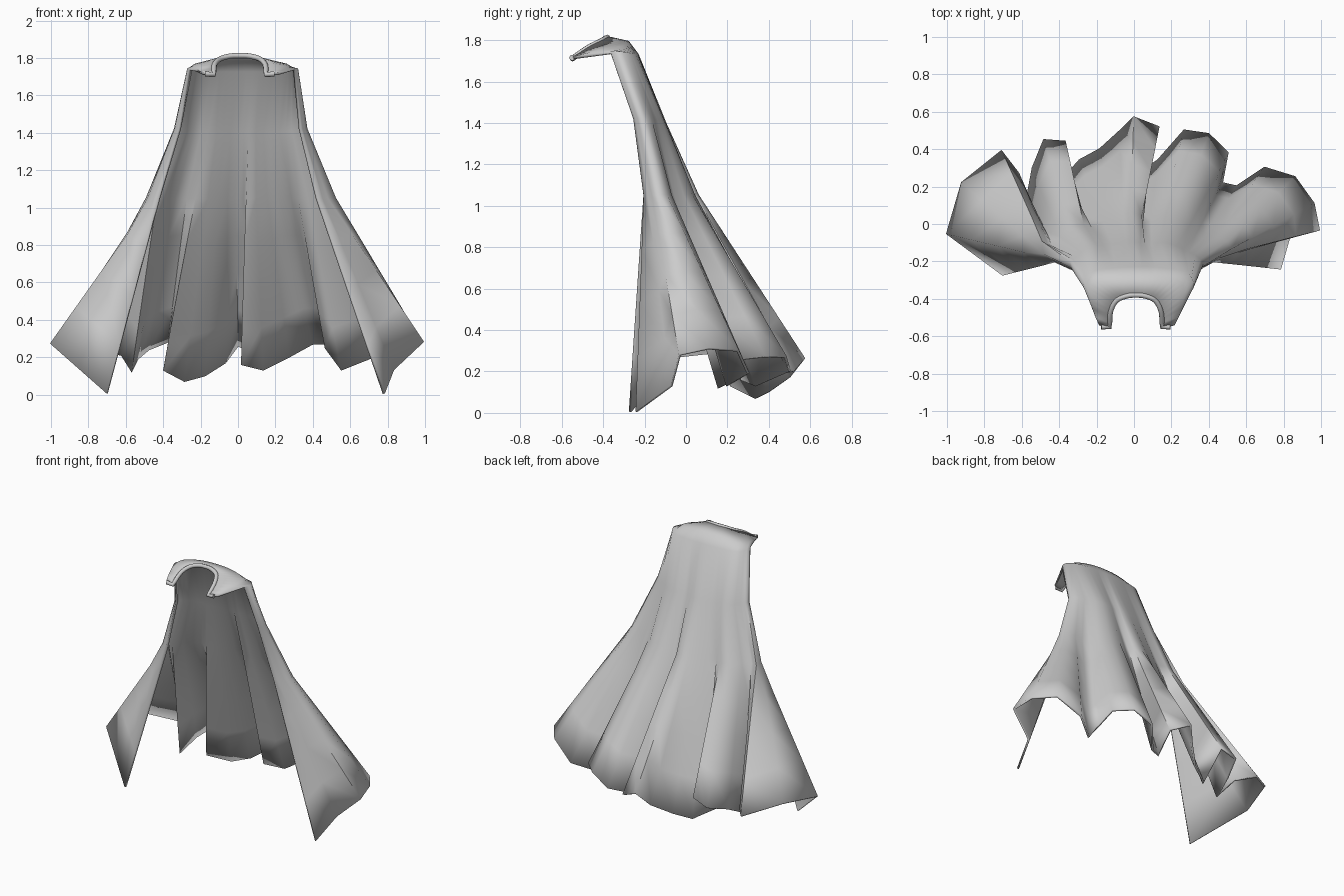
import bpy
from mathutils import Vector

if "Cube" in bpy.data.objects:
    bpy.data.objects.remove(bpy.data.objects["Cube"])

# Hem outline, front-left corner round the back to front-right corner
HEM = [(-.70, -.27, .005), (-1.0, -.05, .27), (-.92, .22, .30), (-.71, .39, .22), (-.62, .27, .21),
       (-.57, .16, .12), (-.54, .30, .19), (-.48, .45, .24), (-.37, .44, .28), (-.40, .22, .13),
       (-.29, .34, .07), (-.18, .40, .10), (-.07, .50, .17), (0, .57, .26), (.13, .52, .20),
       (.02, .27, .16), (.13, .34, .13), (.27, .50, .20), (.40, .48, .27), (.50, .38, .27),
       (.47, .22, .25), (.55, .20, .13), (.70, .30, .19), (.86, .25, .30), (.96, .11, .31),
       (.99, -.03, .28), (.83, -.07, .13), (.78, -.24, .005)]

# Half cross-sections (front edge to centre back), mirrored below; first value shifts x
CHEST = (.0, [(.42, -.20, 1.05), (.49, -.13, 1.05), (.35, -.05, 1.05), (.15, .02, 1.05), (0, .03, 1.05)])
UPPER = (.01, [(.32, -.25, 1.42), (.345, -.21, 1.42), (.26, -.14, 1.41), (.12, -.11, 1.40), (0, -.11, 1.40)])
SHOULDER = (.025, [(.275, -.36, 1.735), (.29, -.32, 1.74), (.25, -.26, 1.73), (.12, -.24, 1.73), (0, -.235, 1.73)])
RIDGE = (.015, [(.20, -.54, 1.715), (.245, -.40, 1.75), (.235, -.31, 1.765), (.12, -.285, 1.785), (0, -.28, 1.79)])
NECK = (.01, [(.14, -.55, 1.71), (.135, -.47, 1.765), (.105, -.41, 1.795), (.05, -.385, 1.81), (0, -.38, 1.812)])


def section(shift, half, n):
    """Mirror a half section and resample it smoothly to n points."""
    pts = [Vector((-x, y, z)) for x, y, z in half] + [Vector(p) for p in half[-2::-1]]
    out = []
    for i in range(n):
        u = i / (n - 1) * (len(pts) - 1)
        k = min(int(u), len(pts) - 2)
        t = u - k
        b, c = pts[k], pts[k + 1]
        a = pts[k - 1] if k else 2 * b - c
        d = pts[k + 2] if k + 2 < len(pts) else 2 * c - b
        p = b + .5 * t * (c - a + t * (2 * a - 5 * b + 4 * c - d + t * (3 * (b - c) + d - a)))
        out.append(p + Vector((shift, 0, 0)))
    return out


n = len(HEM)
hem = [Vector(p) for p in HEM]
chest, upper, shoulder, ridge, neck = [section(*s, n) for s in (CHEST, UPPER, SHOULDER, RIDGE, NECK)]
# Carry the pleat relief of the hem softly up into the chest and upper rows
for i in range(3, n - 3):
    relief = hem[i] - sum(hem[i - 3:i + 4], Vector()) / 7
    relief.z = 0
    chest[i] += relief * .17
    upper[i] += relief * .05
# Pleats fan out straight from the chest row to the hem
pleats = [[h.lerp(c, t) for h, c in zip(hem, chest)] for t in (.25, .5, .75)]
rows = [hem, *pleats, chest, upper, shoulder, ridge, neck]

# Cape cloth
verts = [p for r in rows for p in r]
faces = [(j * n + i, (j + 1) * n + i, (j + 1) * n + i + 1, j * n + i + 1)
         for j in range(len(rows) - 1) for i in range(n - 1)]
mesh = bpy.data.meshes.new("cape_cloth")
mesh.from_pydata(verts, [], faces)
cape = bpy.data.objects.new("cape_cloth", mesh)
bpy.context.collection.objects.link(cape)
mod = cape.modifiers.new("thickness", 'SOLIDIFY')
mod.thickness = .014
mod.offset = 0
bpy.context.view_layer.objects.active = cape
cape.select_set(True)
bpy.ops.object.shade_smooth_by_angle(angle=1.2)

# Rolled neck rim with hooked ends
curve = bpy.data.curves.new("neck_rim", 'CURVE')
curve.dimensions = '3D'
curve.bevel_depth = .014
curve.bevel_resolution = 2
curve.use_fill_caps = True
path = [Vector((-.175, -.55, 1.715))] + neck + [Vector((.195, -.55, 1.715))]
spline = curve.splines.new('POLY')
spline.points.add(len(path) - 1)
for sp, p in zip(spline.points, path):
    sp.co = (*p, 1)
rim = bpy.data.objects.new("neck_rim", curve)
bpy.context.collection.objects.link(rim)
